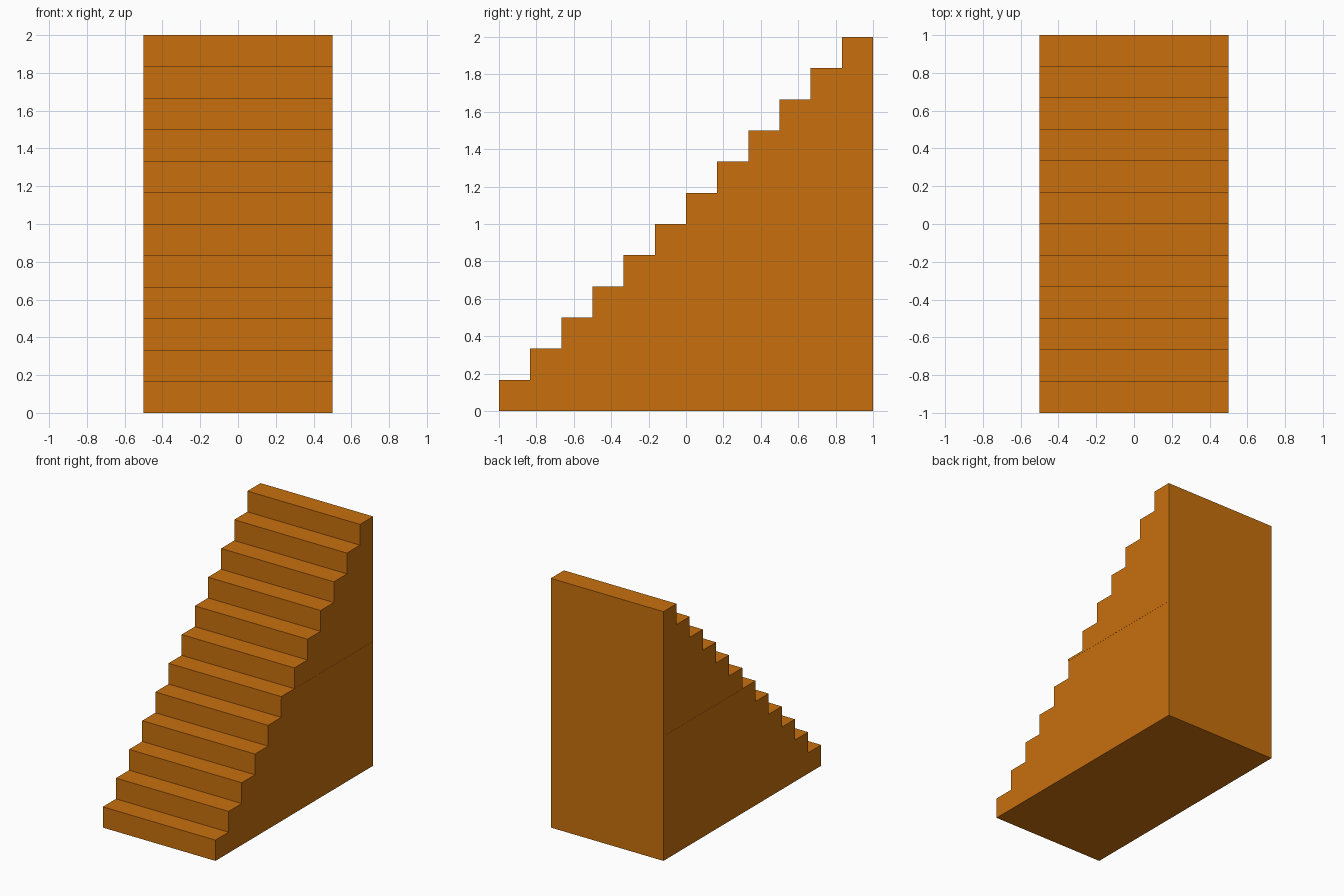
import bpy, bmesh

if "Cube" in bpy.data.objects:
    bpy.data.objects.remove(bpy.data.objects["Cube"])

STEPS = 12
RISE = 2 / STEPS
HALF_W = 0.5

wood = bpy.data.materials.new("orange_brown")
wood.diffuse_color = (0.578, 0.162, 0.004, 1)
wood.use_nodes = True
wood.node_tree.nodes["Principled BSDF"].inputs["Base Color"].default_value = wood.diffuse_color


def extrude_profile(name, profile, x0, x1):
    """Extrude a closed (y, z) outline along x."""
    bm = bmesh.new()
    face = bm.faces.new([bm.verts.new((x0, y, z)) for y, z in profile])
    out = bmesh.ops.extrude_face_region(bm, geom=[face])
    moved = [g for g in out["geom"] if isinstance(g, bmesh.types.BMVert)]
    bmesh.ops.translate(bm, verts=moved, vec=(x1 - x0, 0, 0))
    bmesh.ops.recalc_face_normals(bm, faces=bm.faces)
    mesh = bpy.data.meshes.new(name)
    bm.to_mesh(mesh)
    bm.free()
    mesh.materials.append(wood)
    obj = bpy.data.objects.new(name, mesh)
    bpy.context.collection.objects.link(obj)
    return obj


# solid staircase: sawtooth treads and risers, flat back and base
outline = [(1, 0), (-1, 0)]
for i in range(STEPS):
    y, top = -1 + i * RISE, (i + 1) * RISE
    outline += [(y, top), (y + RISE, top)]
extrude_profile("staircase", outline, -HALF_W, HALF_W)

# thin seam strip between the lower and upper blocks, on both sides
seam = [(-RISE, 0.982), (0.999, 0.982), (0.999, 0.999), (-RISE, 0.999)]
for name, side in (("left_seam", -1), ("right_seam", 1)):
    extrude_profile(name, seam, side * (HALF_W - 0.002), side * (HALF_W + 0.001))
